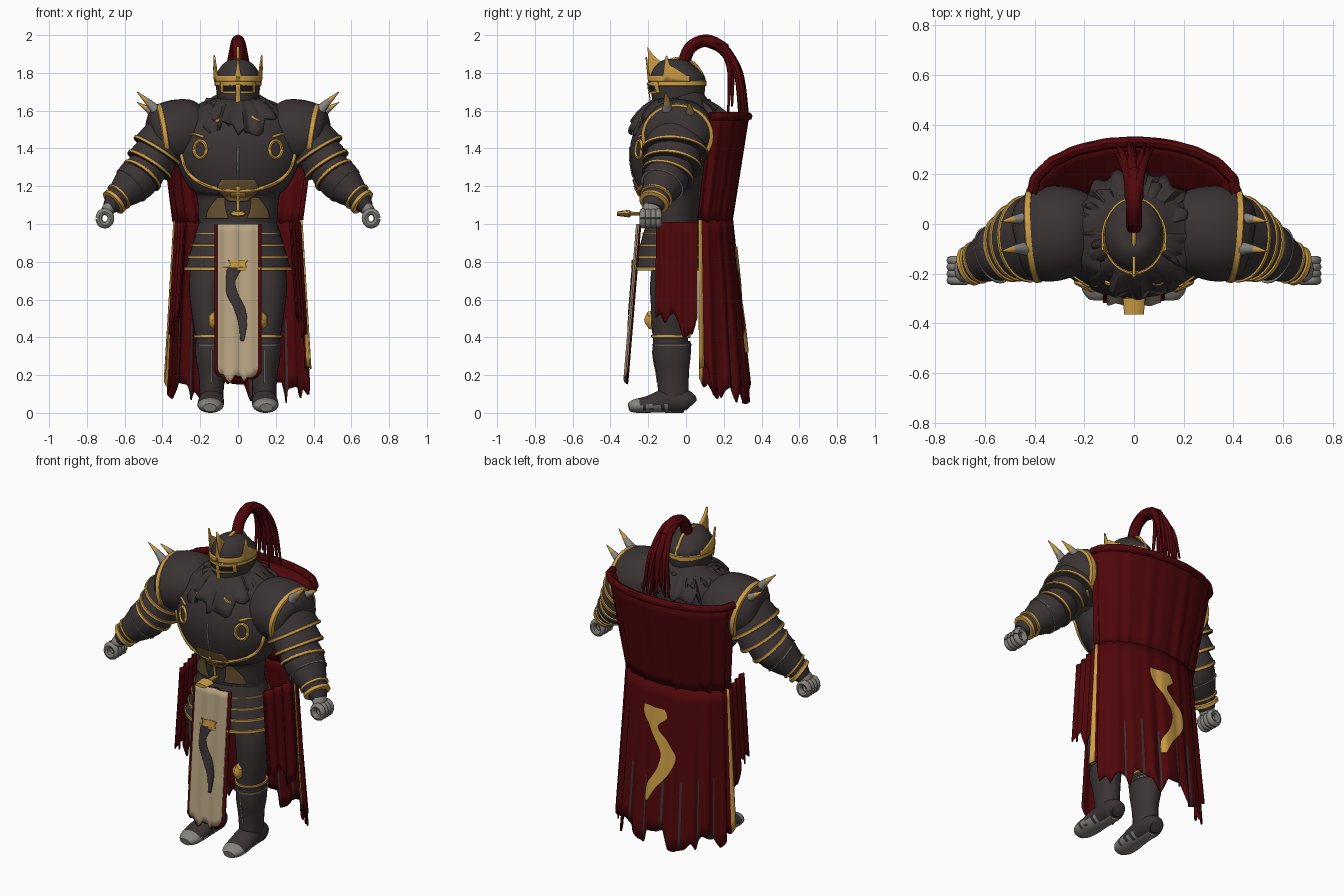
import bpy, bmesh, math, random
from mathutils import Vector
from mathutils.bvhtree import BVHTree

old = bpy.data.objects.get("Cube")
if old:
    bpy.data.objects.remove(old, do_unlink=True)
random.seed(4)
NOISE = [random.random() for _ in range(200)]
X, Y, Z = Vector((1, 0, 0)), Vector((0, 1, 0)), Vector((0, 0, 1))


def material(name, r, g, b):
    m = bpy.data.materials.new(name)
    m.use_nodes = True
    m.diffuse_color = (r, g, b, 1)
    m.node_tree.nodes["Principled BSDF"].inputs["Base Color"].default_value = (r, g, b, 1)
    return m


DARK = material("dark steel", .043, .033, .034)
RED = material("deep red cloth", .078, .002, .003)
GOLD = material("gold trim", .6, .33, .06)
BEIGE = material("beige linen", .48, .37, .22)
GREY = material("grey steel", .24, .23, .21)
BRONZE = material("dull bronze", .15, .092, .034)
BLACK = material("visor black", .012, .01, .01)


def make(name, verts, faces, mats, index=None, mirror=False, thick=0):
    me = bpy.data.meshes.new(name)
    me.from_pydata(verts, [], faces)
    for m in mats:
        me.materials.append(m)
    if index:
        for p in me.polygons:
            p.material_index = int(index(p))
    bm = bmesh.new()
    bm.from_mesh(me)
    bmesh.ops.recalc_face_normals(bm, faces=bm.faces)
    bm.to_mesh(me)
    bm.free()
    me.shade_smooth()
    me.set_sharp_from_angle(angle=math.radians(45))
    ob = bpy.data.objects.new(name, me)
    bpy.context.collection.objects.link(ob)
    if thick:
        mod = ob.modifiers.new("thickness", 'SOLIDIFY')
        mod.thickness, mod.offset = thick, 0
    if mirror:
        ob.modifiers.new("mirror", 'MIRROR').use_mirror_merge = False
    return ob


def spline(pts, steps):
    """Smooth curve through tuples of any length."""
    pts, out = [Vector(p) for p in pts], []
    for i in range(len(pts) - 1):
        a, b, c, d = pts[max(i - 1, 0)], pts[i], pts[i + 1], pts[min(i + 2, len(pts) - 1)]
        for k in range(steps):
            t = k / steps
            out.append(b + (c - a) * (t / 2) + (a * 2 - b * 5 + c * 4 - d) * (t * t / 2)
                       + (b * 3 - a - c * 3 + d) * (t ** 3 / 2))
    return out + [pts[-1]]


def loft(name, secs, mats, ref=Y, n=24, steps=4, rule=None, mirror=False):
    """Oval sections (x, y, z, a, b) skinned along their path."""
    secs = spline(secs, steps)
    c = [Vector(s[:3]) for s in secs]
    verts, faces = [], []
    for i, s in enumerate(secs):
        t = (c[min(i + 1, len(c) - 1)] - c[max(i - 1, 0)]).normalized()
        side = ref.cross(t).normalized()
        up = t.cross(side)
        for k in range(n):
            w = math.tau * k / n
            verts.append(c[i] + side * (s[3] * math.cos(w)) + up * (s[4] * math.sin(w)))
    for i in range(len(secs) - 1):
        for k in range(n):
            j = (k + 1) % n
            faces.append((i * n + k, i * n + j, i * n + n + j, i * n + n + k))
    faces += [tuple(range(n)), tuple(range(len(verts) - n, len(verts)))]
    return make(name, verts, faces, mats, rule and (lambda p: rule(p.center)), mirror)


def tube(name, pts, r, mat, ref=Y, mirror=False, tip=1, steps=5):
    last = len(pts) - 1
    secs = [(*p, r * (1 + (tip - 1) * i / last), r * (1 + (tip - 1) * i / last)) for i, p in enumerate(pts)]
    return loft(name, secs, [mat], ref, 8, steps, None, mirror)


def hoop(name, c, axis, a, b, half, mat=GOLD, mirror=False):
    c, axis = Vector(c), Vector(axis).normalized()
    secs = [(*(c + axis * half * k), a + g, b + g) for k, g in ((-1, 0), (-.7, .01), (.7, .01), (1, 0))]
    return loft(name, secs, [mat], Y, 28, 1, None, mirror)


def sheet(name, f, nu, nv, mats, rule=None, thick=.008, mirror=False):
    verts = [f(i / nu, j / nv) for j in range(nv + 1) for i in range(nu + 1)]
    w = nu + 1
    faces = [(j * w + i, j * w + i + 1, j * w + w + i + 1, j * w + w + i) for j in range(nv) for i in range(nu)]
    index = rule and (lambda p: rule((p.index % nu + .5) / nu, (p.index // nu + .5) / nv))
    return make(name, verts, faces, mats, index, mirror, thick)


def rag(u, k):
    i = int(u * k)
    return NOISE[i] * (1 - u * k + i) + NOISE[i + 1] * (u * k - i)


def surface(ob):
    return BVHTree.FromPolygons([v.co for v in ob.data.vertices], [p.vertices[:] for p in ob.data.polygons])


def on(tree, x, z, s=-1, lift=.0):
    """Point on a part's front (s=-1) or back (s=1)."""
    hit = tree.ray_cast(Vector((x, 2 * s, z)), Vector((0, -s, 0)))[0]
    return (x, (hit.y if hit else -.08) + s * lift, z)


def ribbon(name, path, tree, mat, s=-1, lift=.006, mirror=False, nu=8):
    """Thin plate of (x, z, half width) points laid on a surface."""
    pts = spline(path, 6)

    def f(u, v):
        x, z, w = pts[round(v * (len(pts) - 1))]
        return on(tree, x + (u * 2 - 1) * w, z, s, lift)
    return sheet(name, f, nu, len(pts) - 1, [mat], None, .004, mirror)


def trim(name, path, tree, r, mat=GOLD, mirror=False):
    pts = [on(tree, p[0], p[1]) for p in spline(path, 5)]
    return tube(name, pts, r, mat, Y, mirror, 1, 1)


# Torso and breastplate ornaments
torso = loft("torso", [(0, -.07, .96, .2, .13), (0, -.07, 1.04, .21, .14), (0, -.07, 1.15, .22, .155),
                       (0, -.075, 1.2, .265, .185), (0, -.08, 1.3, .315, .21), (0, -.08, 1.4, .33, .215),
                       (0, -.05, 1.5, .32, .2), (0, -.03, 1.59, .27, .18), (0, -.03, 1.65, .17, .14),
                       (0, -.04, 1.68, .09, .09)], [DARK], n=48)
chest = surface(torso)
trim("breastplate_trim", [(.3, 1.37), (.27, 1.28), (.2, 1.22), (.1, 1.185), (0, 1.175)], chest, .011, mirror=True)
trim("armhole_trim", [(.18, 1.46), (.24, 1.475), (.29, 1.45)], chest, .007, mirror=True)
trim("breast_eyelet", [(.2 + .032 * math.cos(i), 1.395 + .045 * math.sin(i)) for i in
                       [math.tau * k / 10 for k in range(11)]], chest, .01, mirror=True)
trim("breast_ridge", [(0, 1.25), (0, 1.41)], chest, .005, GREY)
ribbon("belly_panel", [(0, 1.235, .09), (0, 1.18, .11), (0, 1.12, .05)], chest, BRONZE)
ribbon("belly_side_panel", [(.09, 1.14, .02), (.11, 1.08, .045), (.11, 1.03, .06)], chest, BRONZE, mirror=True)
ribbon("cross_upright", [(0, 1.2, .009), (0, 1.05, .009)], chest, GOLD, lift=.012)
ribbon("cross_bar", [(0, 1.165, .04), (0, 1.145, .04)], chest, GOLD, lift=.012)
loft("buckle", [(0, -.19, 1.055, .008, .012), (0, -.29, 1.055, .01, .016), (0, -.3, 1.055, .02, .044),
                (0, -.365, 1.055, .012, .04)], [GOLD], X, 8, 1)

# Fur collar in ragged tiers
for tier, (r, low) in enumerate(((.15, 1.57), (.2, 1.53), (.235, 1.5))):
    def fur(u, v, r=r, low=low, tier=tier):
        w = math.tau * u
        jag = .1 * (rag((u + tier * .2) % 1, 60) - .5)
        q = .09 + (r - .09) * v ** .8 + .012 * v * math.sin(w * 17 + tier)
        raised = .04 * max(0, math.sin(w)) + .05 * math.cos(w) ** 2
        return (q * math.cos(w) * 1.1, -.04 + q * math.sin(w) * 1.06,
                1.66 - (1.66 - low - raised - jag) * v ** 1.6)
    collar = sheet("fur_collar_%d" % (tier + 1), fur, 120, 6, [DARK], thick=.015)
trim("collar_clasp", [(.075, 1.565), (.1, 1.55), (.115, 1.545)], surface(collar), .01, mirror=True)

# Helmet with crown, visor and ridge
helmet = loft("helmet", [(0, -.05, 1.58, .085, .1), (0, -.055, 1.62, .1, .12), (0, -.045, 1.7, .114, .143),
                         (0, -.045, 1.76, .118, .146), (0, -.045, 1.8, .11, .135), (0, -.04, 1.84, .085, .1),
                         (0, -.035, 1.865, .045, .055), (0, -.035, 1.874, .004, .005)], [DARK], n=32)
face = surface(helmet)
hoop("helmet_band", (0, -.045, 1.745), Z, .115, .144, .016)


def crown(u, v):
    w = (u - .5) * math.radians(230)
    a = abs(w)
    peak = .1 * max(0, 1 - a / .12) + .07 * max(0, 1 - abs(a - 1.2) / .13) \
        + .05 * max(0, min(1, (a - 1.05) * 6, (1.9 - a) * 2))
    q = 1.03 + .9 * v * peak
    return (.12 * q * math.sin(w), -.045 - .148 * q * math.cos(w), 1.755 + v * (.03 + peak))


sheet("crown", crown, 92, 4, [GOLD])
sheet("crown_fin", lambda u, v: (0, -.205 + .13 * u + .02 * v * (1 - v), 1.77 + v * (.17 - .22 * u + .14 * u * u)),
      8, 6, [GOLD], thick=.014)
tube("helmet_ridge", [(0, -.185, 1.78), (0, -.155, 1.82), (0, -.09, 1.863), (0, -.03, 1.875),
                      (0, .04, 1.85), (0, .085, 1.79), (0, .098, 1.75)], .009, GOLD, X)
ribbon("visor_slit", [(0, 1.735, .085), (0, 1.7, .085)], face, BLACK)
for name, path in (("brow_bar", [(0, 1.75, .093), (0, 1.735, .093)]), ("cheek_bar", [(0, 1.702, .09), (0, 1.69, .09)]),
                   ("nose_bar", [(0, 1.74, .011), (0, 1.615, .014)])):
    ribbon(name, path, face, GOLD, lift=.012)
ribbon("visor_end", [(.085, 1.745, .007), (.085, 1.695, .007)], face, GOLD, lift=.012, mirror=True)

# Plume
tube("plume_root", [(0, -.01, 1.86), (0, .02, 1.93), (0, .08, 1.967), (0, .14, 1.963), (0, .21, 1.92)], .033, RED, X)
for i in range(15):
    s, e, d = (i - 7) / 7, NOISE[i + 60], NOISE[i + 90]
    tube("plume_strand_%d" % (i + 1), [(.01 * s, .1, 1.967), (.02 * s, .18, 1.955 - .03 * e),
         (.04 * s, .25 - .03 * d, 1.88 - .03 * e), (.06 * s, .3 - .07 * d, 1.77), (.08 * s, .33 - .11 * d, 1.56 + .08 * e)],
         .027, RED, X, tip=.2)

# Shoulders, spikes and overlapping arm plates
loft("pauldrons", [(.13, -.03, 1.53, .07, .1), (.2, -.03, 1.51, .145, .16), (.3, -.035, 1.49, .172, .19),
                   (.39, -.045, 1.47, .165, .185), (.45, -.05, 1.455, .12, .14), (.475, -.055, 1.45, .05, .06)],
     [DARK], n=36, mirror=True)
hoop("pauldron_trim", (.4, -.045, 1.468), (1, -.08, -.15), .16, .182, .016, mirror=True)
for name, y, z, top in (("front_spike", -.1, 1.58, 1.7), ("rear_spike", .02, 1.56, 1.645)):
    loft(name, [(.415, y, z, .034, .034), (.47, y, (z + top) / 2, .019, .019), (.535, y - .01, top, .002, .002)],
         [GREY, GOLD], n=12, rule=lambda c: c.x > .485, mirror=True)
lames = [((.37, -.05, 1.47), (.43, -.06, 1.375), .125, .145), ((.42, -.06, 1.39), (.475, -.075, 1.305), .115, .13),
         ((.46, -.075, 1.32), (.515, -.1, 1.25), .1, .115)]
for i, (p, q, r, s) in enumerate(lames):
    p, q = Vector(p), Vector(q)
    back = (p - q).normalized() * .012
    loft("arm_lame_%d" % (i + 1), [(*p, r, r * 1.2), (*q, s, s * 1.2)], [DARK], n=28, mirror=True)
    hoop("arm_lame_trim_%d" % (i + 1), q + back, q - p, s - .007, s * 1.2 - .007, .01, mirror=True)
loft("forearms", [(.49, -.09, 1.28, .1, .12), (.535, -.11, 1.235, .112, .12), (.585, -.135, 1.185, .095, .1),
                  (.64, -.16, 1.135, .065, .075), (.68, -.175, 1.085, .04, .05)], [DARK], mirror=True)
for name, c, r, half, mat in (("elbow_trim", (.565, -.125, 1.205), .098, .003, GREY),
                              ("forearm_trim", (.63, -.155, 1.145), .07, .007, GOLD),
                              ("cuff", (.655, -.167, 1.118), .064, .013, GOLD)):
    hoop(name, c, (1, -.45, -.9), r, r * 1.12, half, mat, True)

# Curled gauntlets
loft("palms", [(.675, -.175, 1.1, .03, .045), (.69, -.185, 1.07, .035, .05), (.7, -.187, 1.05, .02, .04)],
     [GREY], mirror=True, n=16)
for i in range(4):
    ring = [math.tau * k / 10 for k in range(11)]
    tube("finger_%d" % (i + 1), [(.705 + .032 * math.cos(w), -.227 + .027 * i, 1.03 + .036 * math.sin(w)) for w in ring],
         .018, GREY, mirror=True, steps=2)

# Layered hip skirt
for i in range(4):
    z, g = .99 - .062 * i, .018 * i
    loft("hip_plate_%d" % (i + 1), [(0, -.06, z + .02, .205 + g, .15 + g), (0, -.06, z - .05, .23 + g, .168 + g)],
         [DARK], n=40, steps=1)
    hoop("hip_trim_%d" % (i + 1), (0, -.06, z - .04), Z, .221 + g, .16 + g, .004 + .002 * i)

# Legs and boots
loft("thighs", [(.14, -.07, .85, .1, .1), (.16, -.08, .68, .1, .11), (.16, -.085, .55, .088, .1),
                (.15, -.085, .44, .08, .095), (.145, -.08, .36, .075, .09)], [DARK], mirror=True)
greaves = loft("greaves", [(.145, -.075, .38, .08, .1), (.145, -.075, .3, .08, .1), (.14, -.07, .2, .068, .085),
                           (.14, -.065, .06, .062, .08)], [DARK], mirror=True)
trim("shin_ridge", [(.14, .16), (.14, .33)], surface(greaves), .004, GREY, True)
hoop("knee_trim", (.147, -.08, .405), Z, .077, .094, .009, mirror=True)
hoop("greave_trim", (.145, -.075, .36), Z, .076, .096, .004, GREY, True)
loft("knee_caps", [(.128, -.16, .49, .055, .035), (.128, -.2, .49, .045, .028), (.128, -.22, .485, .01, .01)],
     [GOLD], X, 6, 1, mirror=True)
loft("boots", [(.14, .03, .04, .036, .04), (.14, 0, .06, .06, .062), (.14, -.1, .064, .064, .066),
               (.145, -.2, .045, .045, .07), (.148, -.27, .036, .036, .06), (.15, -.302, .028, .022, .035)],
     [DARK, GREY], X, 24, 5,
     lambda c: c.y < -.25 or (c.z < .045 and c.y < -.1 and int(-c.y * 60) % 3 != 1) or c.z < .012, True)


# Front tabard with serpent emblem
def tabard(half, low, depth):
    def f(u, v):
        z = 1 - v * (1 - low - .06 * rag(u, 14) - .07 * abs(u * 2 - 1) ** 2)
        return ((u * 2 - 1) * half, -.245 - .082 * (1 - z) - depth - .005 * math.cos(u * 16), z)
    return f


sheet("tabard_backing", tabard(.125, .135, 0), 28, 20, [RED])
front = surface(sheet("tabard", tabard(.108, .145, .01), 28, 20, [BEIGE]))
ribbon("serpent_emblem", [(.02, .775, .022), (-.015, .765, .038), (-.038, .7, .025), (-.03, .63, .03), (.005, .56, .03),
                          (.025, .48, .023), (.022, .38, .009)], front, DARK, lift=.007)
ribbon("emblem_bar", [(0, .81, .055), (0, .79, .04), (0, .77, .045)], front, GOLD, lift=.01)

# Side cloths
sheet("side_cloths", lambda u, v: (.275 + .055 * u + .035 * v + .008 * math.cos(u * 22), -.16 + .22 * u,
                                   1.01 - v * (.47 + .16 * rag(u, 9))), 36, 10, [RED], mirror=True)


# Cape in two tiers with gold front edges
def drape(top, bottom, ripple, ragged):
    def f(u, v):
        w = (u - .5) * math.pi
        half, y, depth, z = [a + (b - a) * v for a, b in zip(top, bottom)]
        q = 1 + ripple * (.4 + v) * (math.cos(u * 62) + .5 * math.sin(u * 97))
        return (half * q * math.sin(w), y + depth * q * math.cos(w),
                z + v * ragged * (rag(u, 34) + .8 * abs(2 * u - 1) ** 5))
    return f


def cape_colour(u, v):
    if abs(u - .5) > .47:
        return 1
    return 2 if v > .55 and .15 < u < .85 and math.cos(u * 62) < -.93 else 0


upper = drape((.41, .125, .205, 1.57), (.335, .06, .18, 1), .016, .015)
sheet("upper_cape", upper, 110, 8, [RED])
sheet("cape_lining", drape((.395, .125, .195, 1.56), (.3, .08, .06, 1.42), .016, .0), 60, 5, [RED])
tube("cape_hem", [upper(i / 24, 0) for i in range(25)], .022, RED, Z, steps=2)
lower = sheet("lower_cape", drape((.335, .065, .18, 1.02), (.375, .07, .265, .03), .022, .15), 150, 12,
              [RED, GOLD, DARK], cape_colour)
ribbon("cape_serpent", [(.03, .88, .07), (.02, .83, .08), (.03, .77, .035), (-.035, .69, .042), (-.08, .61, .046),
                        (-.05, .51, .044), (.02, .41, .034), (.05, .32, .014)], surface(lower), GOLD, 1, .009, nu=14)
